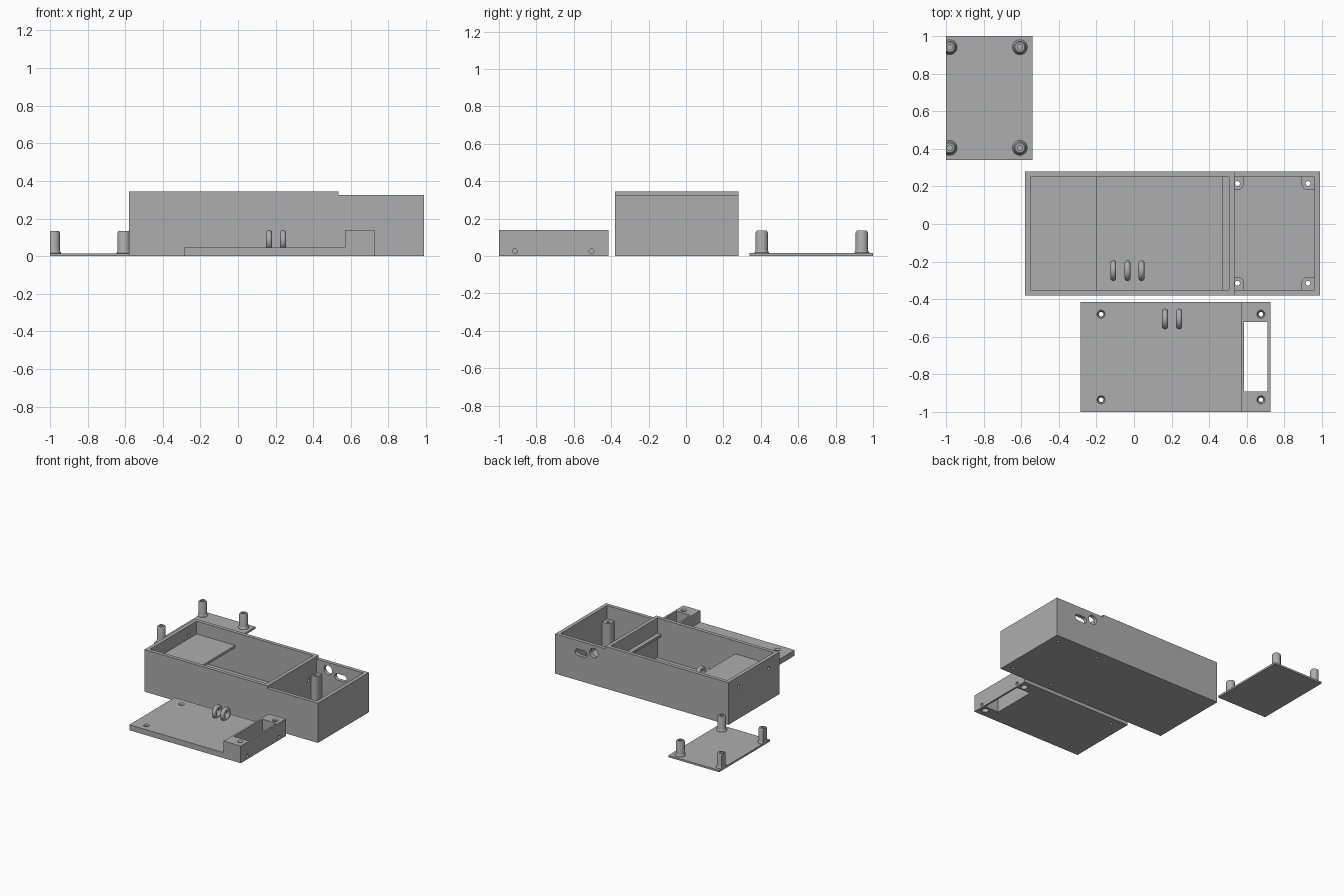
import bpy, bmesh, math
from mathutils import Matrix, Vector

if "Cube" in bpy.data.objects:
    bpy.data.objects.remove(bpy.data.objects["Cube"])

grey = bpy.data.materials.new("plain_grey")
grey.diffuse_color = (0.42, 0.42, 0.42, 1)
grey.use_nodes = True
grey.node_tree.nodes["Principled BSDF"].inputs["Base Color"].default_value = grey.diffuse_color


def finish(name, bm):
    bmesh.ops.recalc_face_normals(bm, faces=bm.faces)
    me = bpy.data.meshes.new(name)
    bm.to_mesh(me)
    bm.free()
    me.materials.append(grey)
    ob = bpy.data.objects.new(name, me)
    bpy.context.collection.objects.link(ob)
    return ob


def prism(name, pts, z0, z1):
    bm = bmesh.new()
    f = bm.faces.new([bm.verts.new((x, y, z0)) for x, y in pts])
    top = bmesh.ops.extrude_face_region(bm, geom=[f])["geom"]
    bmesh.ops.translate(bm, vec=(0, 0, z1 - z0),
                        verts=[v for v in top if isinstance(v, bmesh.types.BMVert)])
    return finish(name, bm)


def box(name, x0, x1, y0, y1, z0, z1):
    return prism(name, [(x0, y0), (x1, y0), (x1, y1), (x0, y1)], z0, z1)


def cyl(name, c, r, depth, axis="Z", r2=None):
    bm = bmesh.new()
    rot = {"X": Matrix.Rotation(math.pi / 2, 4, "Y"),
           "Y": Matrix.Rotation(math.pi / 2, 4, "X"), "Z": Matrix()}[axis]
    bmesh.ops.create_cone(bm, cap_ends=True, segments=24, radius1=r,
                          radius2=r if r2 is None else r2, depth=depth,
                          matrix=Matrix.Translation(c) @ rot)
    return finish(name, bm)


def lathe(name, profile, x, y, n=28):
    bm = bmesh.new()
    vs = [bm.verts.new((r, 0, z)) for r, z in profile]
    es = [bm.edges.new(p) for p in zip(vs, vs[1:])]
    bmesh.ops.spin(bm, geom=vs + es, angle=2 * math.pi, steps=n, axis=(0, 0, 1), cent=(0, 0, 0))
    bmesh.ops.remove_doubles(bm, verts=bm.verts, dist=1e-5)
    bmesh.ops.translate(bm, verts=bm.verts, vec=(x, y, 0))
    return finish(name, bm)


def boolean(target, tools, op="DIFFERENCE"):
    for t in tools:
        mod = target.modifiers.new("cut", "BOOLEAN")
        mod.operation, mod.solver, mod.object = op, "EXACT", t
        bpy.context.view_layer.update()
        me = bpy.data.meshes.new_from_object(
            target.evaluated_get(bpy.context.evaluated_depsgraph_get()))
        target.modifiers.clear()
        target.data = me
        bpy.data.objects.remove(t)


def cable_loop(name, x, y, z):
    bpy.ops.mesh.primitive_torus_add(location=(x, y, z), rotation=(0, math.pi / 2, 0),
                                     major_radius=0.039, minor_radius=0.016,
                                     major_segments=32, minor_segments=14)
    ob = bpy.context.object
    ob.name = name
    ob.data.materials.append(grey)


# Main case: two compartments, the right one slightly lower
case = box("case", -0.58, 0.99, -0.38, 0.28, 0, 0.345)
cuts = [box("c", 0.535, 1.1, -0.5, 0.5, 0.325, 0.5),
        box("c", -0.55, 0.505, -0.35, 0.25, 0.02, 0.5),
        box("c", 0.535, 0.96, -0.35, 0.25, 0.02, 0.5)]
# Wire holes through left wall and divider
for y in (-0.24, 0.15):
    cuts += [cyl("c", (-0.565, y, 0.265), 0.013, 0.1, "X"),
             cyl("c", (0.52, y, 0.19), 0.013, 0.1, "X")]
# Round port and rounded slot in the back wall
cuts.append(cyl("c", (0.64, 0.265, 0.262), 0.038, 0.1, "Y"))
cuts += [cyl("c", (x, 0.265, 0.23), 0.026, 0.1, "Y") for x in (0.726, 0.784)]
cuts.append(box("c", 0.726, 0.784, 0.215, 0.315, 0.204, 0.256))
boolean(case, cuts)

# Corner screw posts in the right compartment
R = 0.034
posts = [(0.55, 0.535, 1), (0.925, 0.96, -1)]
rows = [(0.215, 0.25, -1), (-0.315, -0.35, 1)]
for cx, wx, sx in posts:
    for cy, wy, sy in rows:
        ex, ey = wx - sx * 0.01, wy - sy * 0.01
        arc = [(cx + sx * R * math.cos(a), cy + sy * R * math.sin(a))
               for a in [i * math.pi / 16 for i in range(9)]]
        post = prism("corner_post", [(ex, ey), (cx + sx * R, ey)] + arc + [(ex, cy + sy * R)],
                     0.01, 0.215)
        boolean(post, [cyl("c", (cx, cy, 0.1), 0.013, 0.5)])
        boolean(case, [cyl("c", (cx, cy, 0), 0.013, 0.1)])

# Shelf on the left and narrow ledge on the divider
box("shelf", -0.555, -0.2, -0.355, 0.255, 0.22, 0.24)
box("divider_ledge", 0.47, 0.51, -0.355, 0.255, 0.20, 0.22)
for x in (-0.11, -0.035, 0.04):
    cable_loop("case_cable_loop", x, -0.248, 0.06)

# Front cover: stepped plate with raised end block and window
cover = box("cover", -0.285, 0.725, -1, -0.415, 0, 0.14)
cuts = [box("c", -0.4, 0.57, -1.1, -0.3, 0.045, 0.3),
        box("c", 0.585, 0.71, -0.89, -0.52, -0.1, 0.3)]
for y in (-0.935, -0.48):
    for x, top in ((-0.175, 0.045), (0.675, 0.14)):
        cuts += [cyl("c", (x, y, 0.05), 0.012, 0.4),
                 cyl("c", (x, y, top), 0.016, 0.02, r2=0.028)]
    cuts.append(cyl("c", (0.675, y, 0), 0.026, 0.06))
for y in (-0.915, -0.505):
    cuts.append(cyl("c", (0.725, y, 0.025), 0.013, 0.05, "X"))
boolean(cover, cuts)
for x in (0.165, 0.24):
    cable_loop("cover_cable_loop", x, -0.505, 0.085)

# Rear lid with four flared standoffs, trimmed at its left edge
box("lid", -1, -0.54, 0.34, 1, 0, 0.015)
profile = [(0, 0.01), (0.04, 0.01), (0.04, 0.018), (0.035, 0.024), (0.033, 0.034),
           (0.033, 0.123), (0.03, 0.131), (0.025, 0.135), (0.014, 0.135), (0.014, 0.03), (0, 0.03)]
for x in (-0.98, -0.607):
    for y in (0.405, 0.94):
        s = lathe("standoff", profile, x, y)
        if x < -0.9:
            boolean(s, [box("c", -1.2, -1, y - 0.1, y + 0.1, -0.1, 0.3)])

# Smooth round parts, keep hard edges
bpy.ops.object.select_all(action="DESELECT")
for ob in bpy.context.scene.objects:
    ob.select_set(True)
    bpy.context.view_layer.objects.active = ob
bpy.ops.object.shade_smooth_by_angle(angle=math.radians(30))
